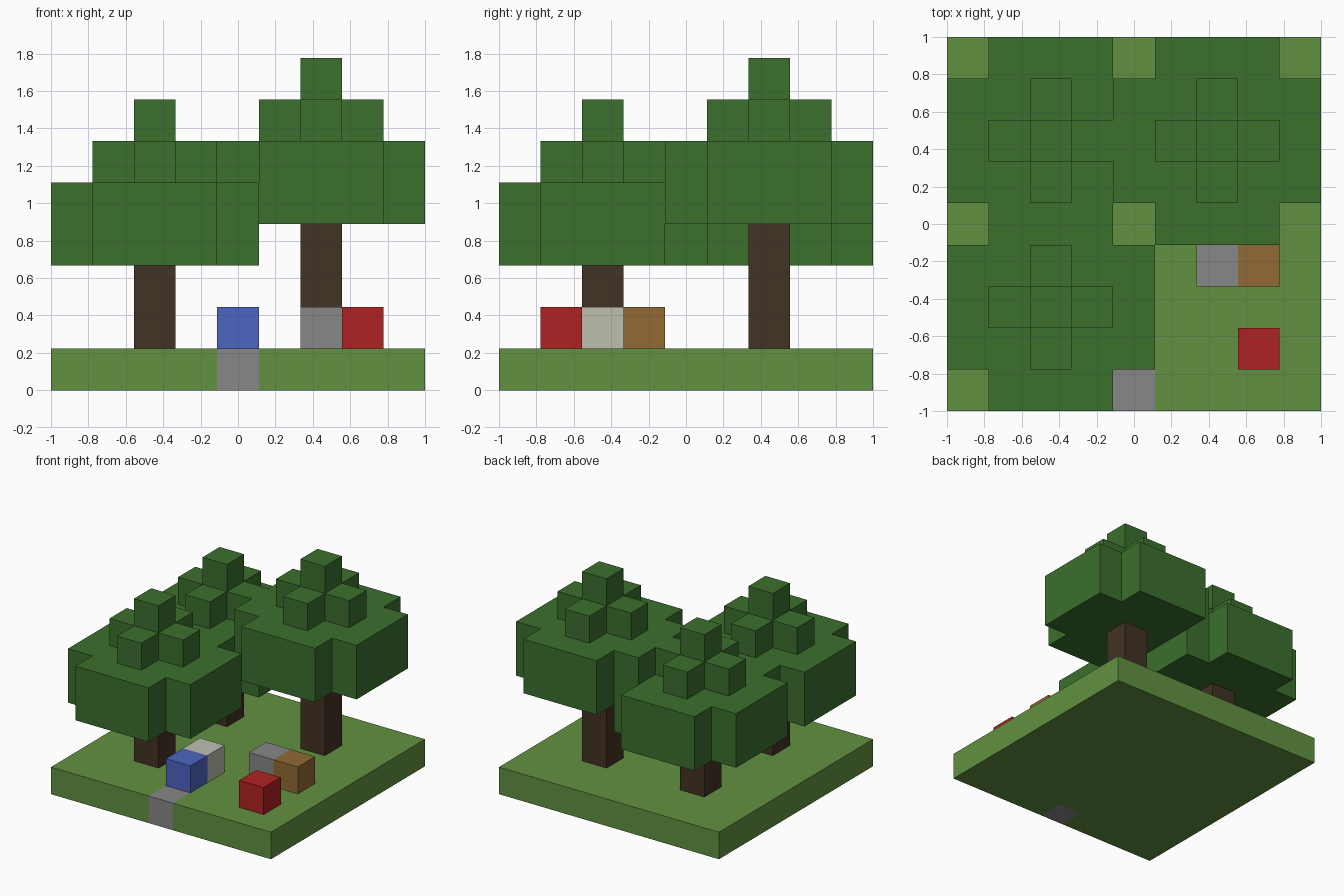
import bpy
import bmesh
import math
from itertools import product
from mathutils import Vector

cube = bpy.data.objects.get("Cube")
if cube:
    bpy.data.objects.remove(cube)

GRID = 9
UNIT = 2 / GRID


def linear(channel):
    c = channel / 255
    return c / 12.92 if c <= 0.04045 else ((c + 0.055) / 1.055) ** 2.4


def make_material(name, hex_code):
    rgb = [linear(c) for c in bytes.fromhex(hex_code)]
    mat = bpy.data.materials.new(name)
    mat.use_nodes = True
    mat.diffuse_color = (*rgb, 1)
    shader = mat.node_tree.nodes["Principled BSDF"]
    shader.inputs["Base Color"].default_value = (*rgb, 1)
    shader.inputs["Roughness"].default_value = 0.9
    return mat


MATS = {
    "grass": make_material("grass green", "629141"),
    "leaf": make_material("leaf green", "3b702d"),
    "bark": make_material("dark bark", "423223"),
    "stone": make_material("stone grey", "878787"),
    "red": make_material("red", "b02222"),
    "blue": make_material("blue", "4d65c1"),
    "pale": make_material("pale grey", "bec0af"),
    "brown": make_material("wood brown", "916a34"),
}

parts = {}      # part name -> (set of grid cells, material key)
occupied = set()


def add_part(name, cells, mat):
    # Each cell belongs to the first part that claims it
    cells = set(cells) - occupied
    occupied.update(cells)
    parts[name] = (cells, mat)


def add_tree(name, cx, cy, base):
    # Canopy: two wide layers without corners, a plus, then one block
    def layer(radius, z):
        span = range(-radius, radius + 1)
        return [(cx + dx, cy + dy, z) for dx, dy in product(span, span)
                if radius == 0 or abs(dx) + abs(dy) < 2 * radius]

    add_part(name + "_trunk", [(cx, cy, z) for z in range(1, base)], "bark")
    add_part(name + "_canopy", layer(2, base) + layer(2, base + 1)
             + layer(1, base + 2) + layer(0, base + 3), "leaf")


def build_part(name, cells, mat):
    # Skin only the cell sides that are open to the air
    bm = bmesh.new()
    for cell in sorted(cells):
        centre = Vector(cell) + Vector((0.5, 0.5, 0.5))
        for axis, sign in product(range(3), (-1, 1)):
            normal = Vector((0, 0, 0))
            normal[axis] = sign
            if tuple(int(c + n) for c, n in zip(cell, normal)) in occupied:
                continue
            u = Vector((0, 0, 0))
            u[(axis + 1) % 3] = 0.5
            v = normal.cross(u)
            mid = centre + normal / 2
            corners = (mid - u - v, mid + u - v, mid + u + v, mid - u + v)
            bm.faces.new([bm.verts.new(c * UNIT - Vector((1, 1, 0)))
                          for c in corners])
    bmesh.ops.remove_doubles(bm, verts=bm.verts, dist=UNIT / 100)
    # Merge flat neighbouring faces
    bmesh.ops.dissolve_limit(bm, angle_limit=math.radians(1),
                             verts=bm.verts, edges=bm.edges)
    mesh = bpy.data.meshes.new(name)
    bm.to_mesh(mesh)
    bm.free()
    mesh.materials.append(MATS[mat])
    bpy.context.collection.objects.link(bpy.data.objects.new(name, mesh))


# Path stone set into the front edge, and the grass slab around it
add_part("path_stone", [(4, 0, 0)], "stone")
add_part("grass_base", product(range(GRID), range(GRID), [0]), "grass")

# Trees
add_tree("back_right_tree", 6, 6, 4)
add_tree("back_left_tree", 2, 6, 3)
add_tree("front_left_tree", 2, 2, 3)

# Loose blocks on the grass
add_part("blue_block", [(4, 1, 1)], "blue")
add_part("pale_block", [(4, 2, 1)], "pale")
add_part("stone_block", [(6, 3, 1)], "stone")
add_part("wood_block", [(7, 3, 1)], "brown")
add_part("red_block", [(7, 1, 1)], "red")

for part_name, (part_cells, part_mat) in parts.items():
    build_part(part_name, part_cells, part_mat)
